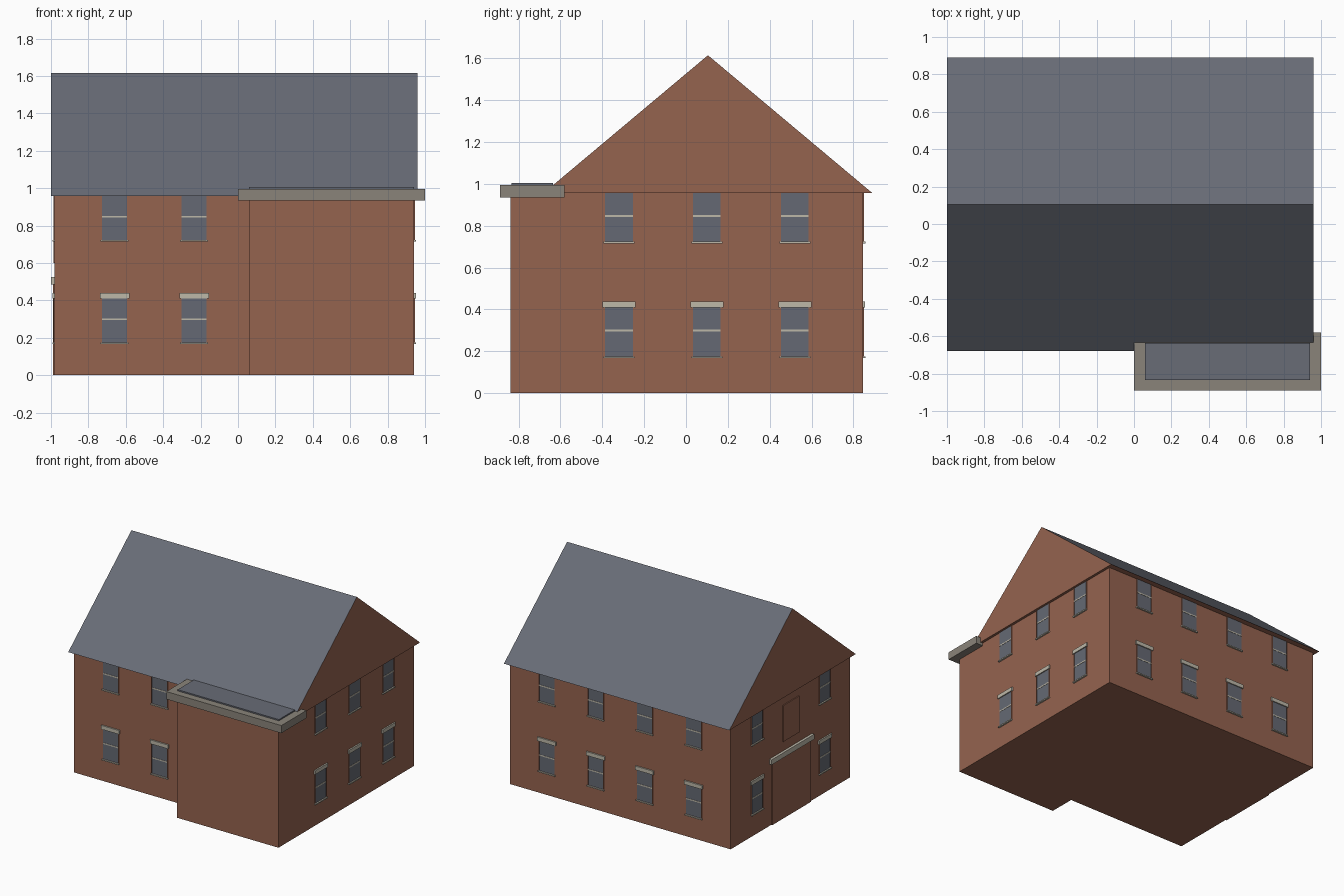
import bpy
import bmesh
from mathutils import Matrix, Vector

cube = bpy.data.objects.get("Cube")
if cube:
    bpy.data.objects.remove(cube)


def material(name, hex_colour):
    linear = [((int(hex_colour[i:i + 2], 16) / 255 + 0.055) / 1.055) ** 2.4 for i in (0, 2, 4)]
    mat = bpy.data.materials.new(name)
    mat.use_nodes = True
    mat.diffuse_color = (*linear, 1)
    mat.node_tree.nodes["Principled BSDF"].inputs["Base Color"].default_value = (*linear, 1)
    return mat


BRICK = material("brick", "95634F")
SLATE = material("slate", "686C76")
GLASS = material("window glass", "656973")
PARAPET = material("weathered stone", "8A847A")
STONE = material("pale stone", "BDB8A9")


def finish(name, bm, *mats):
    bmesh.ops.recalc_face_normals(bm, faces=bm.faces)
    mesh = bpy.data.meshes.new(name)
    bm.to_mesh(mesh)
    bm.free()
    for mat in mats:
        mesh.materials.append(mat)
    obj = bpy.data.objects.new(name, mesh)
    bpy.context.collection.objects.link(obj)
    return obj


def prism(name, points, direction, *mats):
    """Extrude a flat outline along a direction."""
    bm = bmesh.new()
    face = bm.faces.new([bm.verts.new(p) for p in points])
    grown = bmesh.ops.extrude_face_region(bm, geom=[face], use_keep_orig=True)
    verts = [v for v in grown["geom"] if isinstance(v, bmesh.types.BMVert)]
    bmesh.ops.translate(bm, vec=direction, verts=verts)
    return finish(name, bm, *mats)


def box(name, low, high, mat, place=Matrix()):
    low, high = Vector(low), Vector(high)
    bm = bmesh.new()
    bmesh.ops.create_cube(bm, size=1)
    for v in bm.verts:
        v.co = place @ ((low + high) / 2 + v.co * (high - low))
    return finish(name, bm, mat)


# Building footprint, raised to the eaves
LEFT, RIGHT, FRONT, BACK = -0.98, 0.94, -0.635, 0.845
EAVES = 0.957
outline = [(LEFT, FRONT), (0.06, FRONT), (0.06, -0.84), (RIGHT, -0.84), (RIGHT, BACK), (LEFT, BACK)]
prism("brick_walls", [(x, y, 0) for x, y in outline], (0, 0, EAVES), BRICK)

# Pitched roof with brick gable ends and soffit
roof = prism("pitched_roof", [(-1, -0.68, EAVES), (-1, 0.89, EAVES), (-1, 0.105, 1.615)],
             (1.96, 0, 0), BRICK, SLATE)
for poly in roof.data.polygons:
    poly.material_index = int(poly.normal.z > 0.1)

# Flat roof over the front projection
box("parapet", (0, -0.89, 0.935), (1, -0.58, 0.995), PARAPET)
box("flat_roof", (0.06, -0.835, 0.985), (0.94, -0.635, 1.005), SLATE)


def wall_frame(x, y, angle):
    """Wall space: x along the wall, -y outward."""
    return Matrix.Translation((x, y, 0)) @ Matrix.Rotation(angle, 4, 'Z')


def window(place, base, lintel):
    w = 0.066
    top = base + 0.237
    box("window_glass", (-w, -0.003, base), (w, 0.005, top), GLASS, place)
    for side in (-1, 1):
        edges = sorted((side * w, side * (w + 0.004)))
        box("window_jamb", (edges[0], -0.006, base), (edges[1], 0.005, top), BRICK, place)
    box("window_bar", (-w, -0.005, base + 0.122), (w, 0.005, base + 0.132), STONE, place)
    box("window_sill", (-0.074, -0.013, base - 0.005), (0.074, 0.005, base + 0.004), STONE, place)
    if lintel:
        box("window_lintel", (-0.079, -0.011, top), (0.079, 0.005, top + 0.03), STONE, place)


# Windows on every wall, two storeys
QUARTER = 1.570796
COLUMNS = [-0.66, -0.235, 0.19, 0.615]
SIDES = [-0.32, 0.1, 0.52]
places = [wall_frame(x, FRONT, 0) for x in COLUMNS[:2]]
places += [wall_frame(x, BACK, 2 * QUARTER) for x in COLUMNS]
places += [wall_frame(RIGHT, y, QUARTER) for y in SIDES]
places += [wall_frame(LEFT, y, -QUARTER) for y in SIDES[::2]]
for place in places:
    window(place, 0.172, True)
    window(place, 0.72, False)

# Blocked entrance and blind window on the left wall
entry = wall_frame(LEFT, 0.1, -QUARTER)
box("entrance_panel", (-0.24, -0.009, 0), (0.24, 0.005, 0.485), BRICK, entry)
box("entrance_lintel", (-0.265, -0.02, 0.485), (0.265, 0.005, 0.525), STONE, entry)
box("blind_window", (-0.1, -0.007, 0.6), (0.1, 0.005, 0.885), BRICK, entry)
